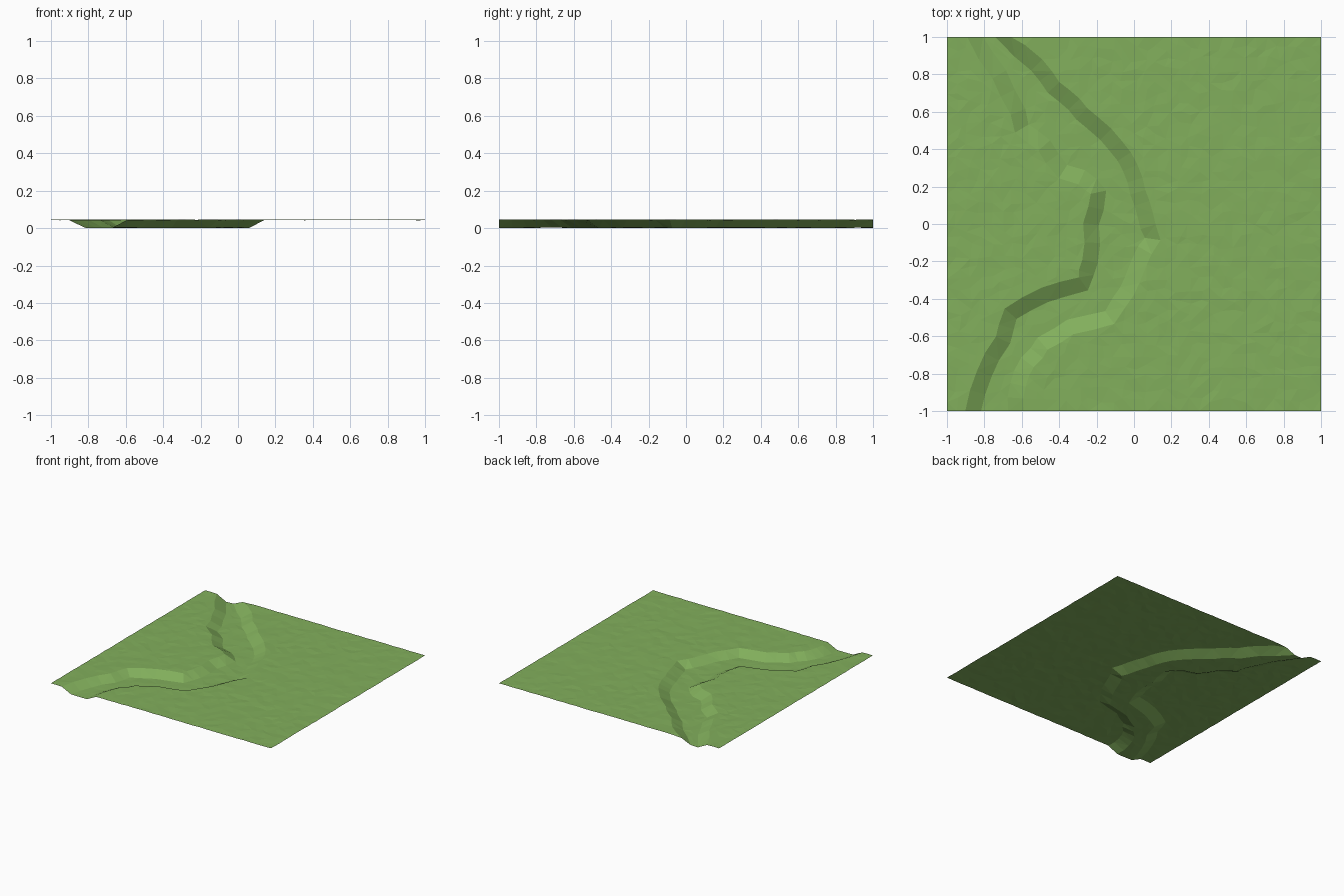
import bpy, random
from mathutils import Vector
from mathutils.geometry import delaunay_2d_cdt, intersect_point_line

random.seed(4)
cube = bpy.data.objects.get("Cube")
if cube:
    bpy.data.objects.remove(cube)

TOP, FLOOR, HALF, CELLS = 0.044, 0.002, 0.042, 34

# Centre lines of the two river banks, front to back
left_bank = [Vector(p) for p in (
    (-.86, -1), (-.80, -.8), (-.70, -.62), (-.66, -.48), (-.48, -.38), (-.27, -.32),
    (-.235, -.2), (-.23, 0), (-.19, .17), (-.28, .25), (-.38, .28), (-.48, .42),
    (-.60, .51), (-.62, .6), (-.72, .8), (-.85, 1))]
right_bank = [Vector(p) for p in (
    (-.63, -1), (-.62, -.86), (-.57, -.74), (-.49, -.64), (-.34, -.55), (-.13, -.5),
    (-.08, -.42), (-.01, -.3), (.03, -.2), (.10, -.08), (.06, .05), (.02, .17),
    (-.02, .3), (-.1, .42), (-.22, .54), (-.32, .64), (-.43, .73), (-.52, .85), (-.7, 1))]


def refine(line):
    """Add a slightly shifted point in the middle of each long stretch."""
    out = [line[0]]
    for a, b in zip(line, line[1:]):
        if (b - a).length > .12:
            out.append((a + b) / 2 + Vector((random.uniform(-.012, .012), 0)))
        out.append(b)
    return out


def distance(p, line):
    best = 9
    for a, b in zip(line, line[1:]):
        t = min(1, max(0, intersect_point_line(p, a, b)[1]))
        best = min(best, (p - a.lerp(b, t)).length)
    return best


def bank_x(line, y):
    for a, b in zip(line, line[1:]):
        if y <= b.y:
            return a.lerp(b, (y - a.y) / (b.y - a.y)).x
    return line[-1].x


def offset(line, d):
    out = []
    for i, p in enumerate(line):
        t = (line[min(i + 1, len(line) - 1)] - line[max(i - 1, 0)]).normalized()
        n = Vector((t.y, -t.x))
        if i in (0, len(line) - 1):
            n = Vector((1, 0))
        out.append(p + n * d)
    return out


banks = [refine(left_bank), refine(right_bank)]
points, edges = [], []

# Crest and foot lines of each bank
for line in banks:
    for side in (-HALF, HALF):
        start = len(points)
        points += offset(line, side)
        edges += [(i, i + 1) for i in range(start, len(points) - 1)]

# Jittered ground points away from the banks
step = 2 / CELLS
for i in range(CELLS + 1):
    for j in range(CELLS + 1):
        p = Vector((-1 + i * step, -1 + j * step))
        if 0 < i < CELLS:
            p.x += random.uniform(-.3, .3) * step
        if 0 < j < CELLS:
            p.y += random.uniform(-.3, .3) * step
        if min(distance(p, line) for line in banks) > HALF + .02:
            points.append(p)

flat, _, faces, *_ = delaunay_2d_cdt(points, edges, [], 0, 1e-5)


def height(p):
    d = min(distance(p, line) for line in banks)
    if bank_x(banks[0], p.y) < p.x < bank_x(banks[1], p.y):
        d = -d
    k = min(1, max(0, .5 + .6 * d / HALF))
    return FLOOR + (TOP - FLOOR) * k + random.uniform(-.002, .0015)


verts = [(p.x, p.y, max(0, height(p))) for p in flat]
mesh = bpy.data.meshes.new("riverbed_terrain")
mesh.from_pydata(verts, [], faces)
mesh.update()
if sum(f.normal.z for f in mesh.polygons) < 0:
    mesh.flip_normals()

# Grass material
grass = bpy.data.materials.new("grass green")
grass.use_nodes = True
colour = (.223, .429, .107, 1)
grass.diffuse_color = colour
grass.node_tree.nodes["Principled BSDF"].inputs["Base Color"].default_value = colour
mesh.materials.append(grass)

terrain = bpy.data.objects.new("riverbed_terrain", mesh)
bpy.context.collection.objects.link(terrain)
